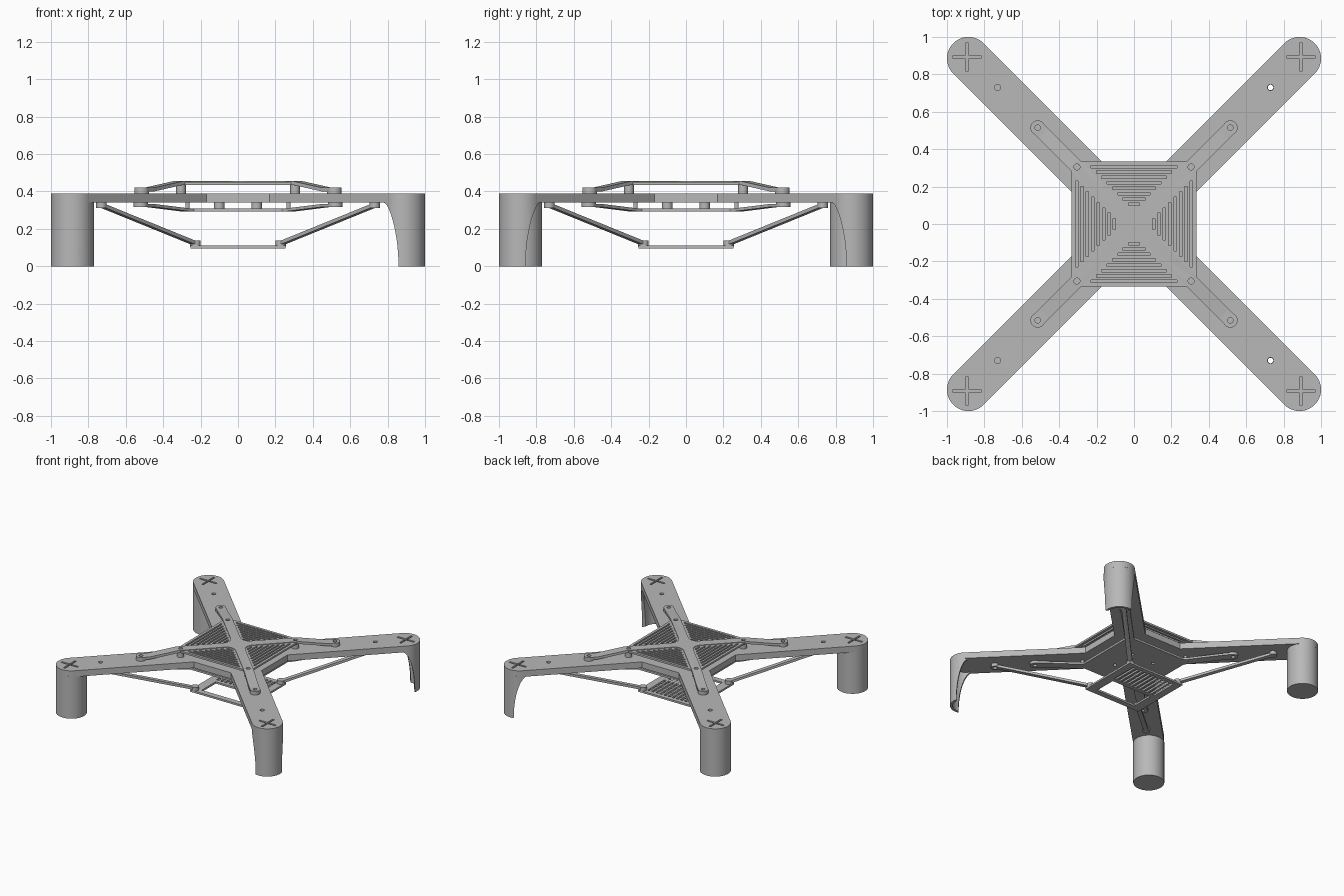
import bpy, bmesh
from math import sin, cos, pi, sqrt, radians
from mathutils import Matrix

default = bpy.data.objects.get("Cube")
if default:
    bpy.data.objects.remove(default, do_unlink=True)

grey = bpy.data.materials.new("mid grey")
grey.diffuse_color = (0.48, 0.48, 0.48, 1)
grey.use_nodes = True
grey.node_tree.nodes["Principled BSDF"].inputs["Base Color"].default_value = (0.48, 0.48, 0.48, 1)

R2 = sqrt(2)
UPRIGHT = Matrix.Rotation(pi / 2, 4, 'X')      # turns a flat outline into a side profile
TURNS = [Matrix.Rotation(pi / 4 + k * pi / 2, 4, 'Z') for k in range(4)]


def prism(name, outline, z0, z1, matrix=Matrix()):
    """Extrude a flat outline between two heights."""
    bm = bmesh.new()
    face = bm.faces.new([bm.verts.new((x, y, z0)) for x, y in outline])
    ext = bmesh.ops.extrude_face_region(bm, geom=[face])
    verts = [v for v in ext["geom"] if isinstance(v, bmesh.types.BMVert)]
    bmesh.ops.translate(bm, verts=verts, vec=(0, 0, z1 - z0))
    bm.transform(matrix)
    bmesh.ops.recalc_face_normals(bm, faces=bm.faces)
    mesh = bpy.data.meshes.new(name)
    bm.to_mesh(mesh)
    bm.free()
    mesh.materials.append(grey)
    obj = bpy.data.objects.new(name, mesh)
    bpy.context.scene.collection.objects.link(obj)
    return obj


def arc(cx, cy, r, a0, a1, n):
    return [(cx + r * cos(radians(a0 + (a1 - a0) * i / n)),
             cy + r * sin(radians(a0 + (a1 - a0) * i / n))) for i in range(n + 1)]


def disc(cx, cy, r, n=24):
    return arc(cx, cy, r, 0, 360, n)[:-1]


def rect(x0, x1, y0, y1):
    return [(x0, y0), (x1, y0), (x1, y1), (x0, y1)]


def capsule(u0, u1, r):
    return arc(u1, 0, r, -90, 90, 20) + arc(u0, 0, r, 90, 270, 20)


def combine(obj, others, op):
    """Boolean each helper into the object, then delete the helper."""
    for other in others:
        other.hide_render = True
        mod = obj.modifiers.new("bool", 'BOOLEAN')
        mod.operation, mod.solver, mod.object = op, 'EXACT', other
        deps = bpy.context.evaluated_depsgraph_get()
        mesh = bpy.data.meshes.new_from_object(obj.evaluated_get(deps))
        obj.modifiers.clear()
        obj.data = mesh
        bpy.data.objects.remove(other, do_unlink=True)
    return obj


def corners(d):
    return [(sx * d, sy * d) for sx in (-1, 1) for sy in (-1, 1)]


def holes(d, r, z0, z1):
    return [prism("cutter", disc(x, y, r), z0, z1) for x, y in corners(d)]


# Main cross frame with centre body, screw holes and plus-shaped slots
TIP, TIP_R, LOW, HIGH = 0.885, 0.115, 0.34, 0.39
U = TIP * R2
frame = prism("main_frame", rect(-0.33, 0.33, -0.33, 0.33), LOW, HIGH)
combine(frame, [prism("arm", capsule(-U, U, TIP_R), LOW, HIGH, TURNS[k]) for k in (0, 1)], 'UNION')
combine(frame, holes(0.73, 0.016, 0.3, 0.5), 'DIFFERENCE')
for x, y in corners(0.893):
    for a, b in ((0.075, 0.008), (0.008, 0.075)):
        combine(frame, [prism("cutter", rect(x - a, x + a, y - b, y + b), 0.3, 0.5)], 'DIFFERENCE')

# Legs: half-round shells with an arched inner edge
for k, turn in enumerate(TURNS):
    leg = prism("leg_%d" % (k + 1), disc(U, 0, TIP_R, 48), 0, LOW + 0.005, turn)
    bore = prism("cutter", disc(U, 0, TIP_R - 0.02, 48), -0.1, LOW, turn)
    arch = [(U - 0.04 + 0.1 * x, LOW * y) for x, y in arc(0, 0, 1, 0, 90, 14)]
    arch += [(U - 0.3, LOW), (U - 0.3, -0.1), (U + 0.06, -0.1)]
    cut = prism("cutter", arch, -0.2, 0.2, turn @ UPRIGHT)
    combine(leg, [bore, cut], 'DIFFERENCE')


def brace(name, half, z_in, z_out, flat, tip, thick):
    """Cross of bent strips ending in rounded feet."""
    a, b, c = flat * R2, (tip - 0.04) * R2, tip * R2
    side = [(-c, z_out), (-b, z_out), (-a, z_in), (a, z_in), (b, z_out), (c, z_out)]
    side += [(u, z + thick) for u, z in reversed(side)]
    parts = [prism(name, side, -half, half, TURNS[k] @ UPRIGHT) for k in (0, 1)]
    return combine(parts[0], parts[1:], 'UNION')


# Upper brace with filleted hub and feet on the arms
upper = brace("upper_brace", 0.037, 0.435, 0.4, 0.32, 0.515, 0.02)
FR = 0.068
hub = []
for k in range(4):
    a = k * 90
    d = (0.037 + FR) * R2
    hub += arc(d * cos(radians(a)), d * sin(radians(a)), FR, a + 225, a + 135, 8)
combine(upper, [prism("hub", hub, 0.435, 0.455)], 'UNION')
combine(upper, [prism("foot", disc(x, y, 0.039), HIGH, 0.42) for x, y in corners(0.515)], 'UNION')
combine(upper, holes(0.515, 0.015, 0.38, 0.5), 'DIFFERENCE')
combine(upper, holes(0.305, 0.016, 0.38, 0.5), 'DIFFERENCE')

# Vented top plate: stepped slots in four triangles
plate = prism("vent_plate", rect(-0.335, 0.335, -0.335, 0.335), 0.435, 0.45)
for k in range(4):
    for i in range(8):
        y = 0.105 + i * 0.0288
        h = y - 0.076
        slot = prism("cutter", rect(-h, h, y - 0.007, y + 0.007), 0.4, 0.5,
                     Matrix.Rotation(k * pi / 2, 4, 'Z'))
        combine(plate, [slot], 'DIFFERENCE')
combine(plate, holes(0.305, 0.016, 0.4, 0.5), 'DIFFERENCE')

# Lower brace with solid centre plate and feet under the arms
lower = brace("lower_brace", 0.035, 0.293, 0.318, 0.28, 0.52, 0.016)
combine(lower, [prism("centre", rect(-0.285, 0.285, -0.285, 0.285), 0.293, 0.309)], 'UNION')
combine(lower, [prism("foot", disc(x, y, 0.038), 0.318, LOW) for x, y in corners(0.52)], 'UNION')
combine(lower, holes(0.52, 0.015, 0.28, 0.345), 'DIFFERENCE')
combine(lower, holes(0.1, 0.013, 0.28, 0.32), 'DIFFERENCE')

# Round spacers between the layers
for label, d, r, z0, z1 in (("upper_spacer", 0.305, 0.026, HIGH, 0.436),
                            ("lower_spacer", 0.1, 0.028, 0.308, LOW),
                            ("corner_pin", 0.27, 0.012, 0.308, LOW)):
    for i, (x, y) in enumerate(corners(d)):
        prism("%s_%d" % (label, i + 1), disc(x, y, r), z0, z1)

# Hanging tray: slatted half and open half
tray = prism("tray", rect(-0.255, 0.255, -0.255, 0.255), 0.095, 0.11)
combine(tray, [prism("cutter", rect(-0.18, 0.18, -0.21, -0.03), 0, 0.2)], 'DIFFERENCE')
for i in range(11):
    x = -0.185 + i * 0.037
    combine(tray, [prism("cutter", rect(x - 0.01, x + 0.01, 0.0, 0.22), 0, 0.2)], 'DIFFERENCE')

# Sloping struts with round end pads, from the tray up to the arms
for k, turn in enumerate(TURNS):
    a, b = 0.228 * R2, 0.73 * R2
    side = [(a, 0.112), (b, 0.316), (b, 0.336), (a, 0.132)]
    strut = prism("strut_%d" % (k + 1), side, -0.018, 0.018, turn @ UPRIGHT)
    pads = [prism("pad", disc(a, 0, 0.028), 0.105, 0.138, turn),
            prism("pad", disc(b, 0, 0.028), 0.312, LOW, turn)]
    combine(strut, pads, 'UNION')
    hole = prism("cutter", disc(b, 0, 0.015), 0.25, 0.4, turn)
    combine(strut, [hole], 'DIFFERENCE')

# Smooth the round walls, keep edges sharp
for obj in bpy.context.scene.objects:
    if obj.type == 'MESH':
        bpy.ops.object.select_all(action='DESELECT')
        obj.select_set(True)
        bpy.context.view_layer.objects.active = obj
        bpy.ops.object.shade_smooth_by_angle(angle=radians(30))
